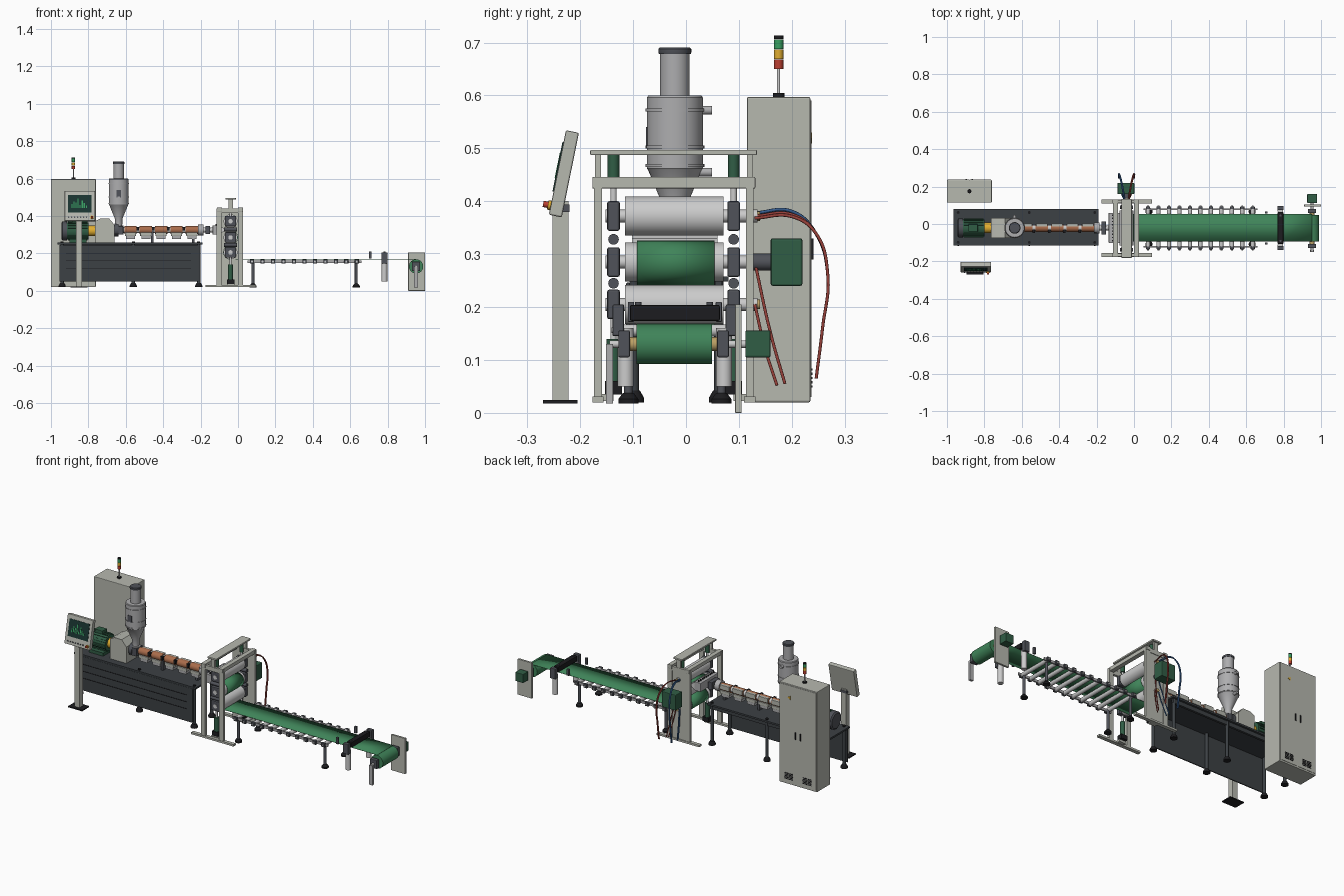
import bpy, bmesh, math
from mathutils import Vector, Matrix

if "Cube" in bpy.data.objects:
    bpy.data.objects.remove(bpy.data.objects["Cube"])

COL = dict(beige=(.47, .48, .43), dark=(.045, .052, .058), slate=(.08, .085, .1), black=(.012, .012, .014),
           steel=(.6, .6, .62), silver=(.42, .42, .43), motor=(.03, .11, .06), sheet=(.05, .23, .1), copper=(.4, .15, .07),
           red=(.5, .05, .03), yellow=(.75, .42, .03), green=(.04, .35, .12), blue=(.04, .12, .3),
           hose=(.3, .05, .04), screen=(.01, .035, .03), brass=(.5, .35, .13))
MATS = {}
for k, c in COL.items():
    MATS[k] = bpy.data.materials.new(k)
    MATS[k].diffuse_color = (*c, 1)

YC = -0.021  # centre line of the whole production line


def finish(name, bm, mat, smooth=False):
    bmesh.ops.recalc_face_normals(bm, faces=bm.faces[:])
    me = bpy.data.meshes.new(name)
    bm.to_mesh(me)
    bm.free()
    if smooth:
        for p in me.polygons:
            p.use_smooth = True
        me.set_sharp_from_angle(angle=math.radians(35))
    me.materials.append(MATS[mat])
    ob = bpy.data.objects.new(name, me)
    bpy.context.collection.objects.link(ob)
    return ob


def box(name, x0, x1, y0, y1, z0, z1, mat='beige', bev=0):
    bm = bmesh.new()
    m = Matrix.Translation(((x0+x1)/2, (y0+y1)/2, (z0+z1)/2)) @ Matrix.Diagonal((x1-x0, y1-y0, z1-z0, 1))
    bmesh.ops.create_cube(bm, size=1, matrix=m)
    if bev:
        bmesh.ops.bevel(bm, geom=bm.edges[:], offset=bev, segments=2, profile=.5, affect='EDGES')
    return finish(name, bm, mat)


def lathe(name, base, axis, prof, mat='steel', n=32):
    """Revolve (radius, height) pairs around an axis starting at base."""
    bm = bmesh.new()
    rot = Vector((0, 0, 1)).rotation_difference(Vector(axis)).to_matrix()
    rings = [[bm.verts.new(Vector(base) + rot @ Vector((r*math.cos(a), r*math.sin(a), h)))
              for a in (2*math.pi*i/n for i in range(n))] for r, h in prof]
    for a, b in zip(rings, rings[1:]):
        for i in range(n):
            bm.faces.new((a[i], a[(i+1) % n], b[(i+1) % n], b[i]))
    bm.faces.new(rings[0])
    bm.faces.new(rings[-1])
    return finish(name, bm, mat, True)


def cyl(name, p, q, r, mat='steel', n=24):
    d = Vector(q) - Vector(p)
    return lathe(name, p, d.normalized(), [(r, 0), (r, d.length)], mat, n)


def extrude_y(name, pts, y0, y1, mat):
    """Closed xz outline extruded along y."""
    bm = bmesh.new()
    f = bm.faces.new([bm.verts.new((x, y0, z)) for x, z in pts])
    ext = bmesh.ops.extrude_face_region(bm, geom=[f])
    bmesh.ops.translate(bm, vec=(0, y1-y0, 0), verts=[v for v in ext['geom'] if isinstance(v, bmesh.types.BMVert)])
    return finish(name, bm, mat, True)


def hose(name, pts, r, mat):
    cu = bpy.data.curves.new(name, 'CURVE')
    cu.dimensions, cu.bevel_depth, cu.bevel_resolution, cu.use_fill_caps = '3D', r, 2, True
    sp = cu.splines.new('BEZIER')
    sp.bezier_points.add(len(pts)-1)
    for b, p in zip(sp.bezier_points, pts):
        b.co, b.handle_left_type, b.handle_right_type = p, 'AUTO', 'AUTO'
    cu.materials.append(MATS[mat])
    bpy.context.collection.objects.link(bpy.data.objects.new(name, cu))


# Electrical cabinet with doors on the rear
box('cabinet', -1, -.76, .115, .235, .02, .597, 'beige', .003)
for i, x in enumerate((-.996, -.879)):
    box('cabinet_door', x, x+.115, .234, .237, .03, .59)
    hx = x + (.1 if i == 0 else .015)
    box('door_handle', hx-.004, hx+.004, .236, .241, .29, .33, 'black')
    for k in range(5):
        for j in (0, 1):
            box('door_vent', x+.03+j*.03, x+.055+j*.03, .236, .239, .048+k*.008, .052+k*.008, 'black')
w = lathe('warning_sign', (-.825, .236, .52), (0, 1, 0), [(.012, 0), (.012, .002)], 'yellow', 3)
# Signal tower
lathe('tower_base', (-.88, .175, .597), (0, 0, 1), [(.011, 0), (.011, .008)], 'black')
cyl('tower_pole', (-.88, .175, .6), (-.88, .175, .65), .003)
for i, m in enumerate(('red', 'yellow', 'green')):
    cyl('tower_lamp', (-.88, .175, .65+i*.019), (-.88, .175, .668+i*.019), .009, m)
cyl('tower_cap', (-.88, .175, .707), (-.88, .175, .713), .009, 'black')

# Operator console: built upright at the origin, then tilted
box('console_foot', -.895, -.805, -.27, -.205, .018, .024, 'black')
box('console_post', -.866, -.834, -.252, -.222, .024, .4)
box('console_arm', -.87, -.83, -.25, -.22, .38, .394, 'slate')
con = [box('console_panel', -.081, .081, -.0125, .0125, 0, .163, 'beige', .003),
       box('console_screen', -.064, .064, -.0145, -.012, .045, .14, 'screen')]
for i in range(8):
    h = (.02, .035, .028, .05, .015, .04, .025, .012)[i]
    con.append(box('screen_bar', -.045+i*.011, -.039+i*.011, -.0155, -.014, .07, .07+h, 'green'))
for i in range(7):
    con.append(cyl('console_button', (-.06+i*.016, -.012, .018), (-.06+i*.016, -.017, .018), .004, 'slate', 12))
con.append(cyl('stop_collar', (.065, -.012, .018), (.065, -.018, .018), .009, 'yellow'))
con.append(cyl('stop_button', (.065, -.018, .018), (.065, -.027, .018), .006, 'red'))
for o in con:
    o.matrix_world = Matrix.Translation((-.846, -.247, .372)) @ Matrix.Rotation(-.2, 4, 'X')

# Extruder base: top plate, front cover, legs
box('base_top', -.965, -.19, -.115, .08, .248, .258, 'dark')
box('base_front_panel', -.955, -.21, -.113, -.106, .05, .246, 'dark', .002)
for z in (.12, .16, .2):
    box('panel_louvre', -.92, -.25, -.115, -.112, z, z+.003, 'black')
for x in (-.94, -.56, -.21):
    for y in (-.098, .062):
        cyl('base_leg', (x, y, .035), (x, y, .25), .009, 'dark')
        lathe('base_foot', (x, y, .02), (0, 0, 1), [(.019, 0), (.019, .008), (.011, .022)], 'black')
        cyl('leg_cap', (x, y, .257), (x, y, .264), .008, 'black', 12)
box('base_rear_rail', -.95, -.2, .055, .068, .225, .248, 'dark')

# Motor with cooling fins, coupling, gearbox
cyl('motor_body', (-.915, YC, .32), (-.8, YC, .32), .046, 'motor', 32)
for i in range(20):
    a = 2*math.pi*i/20
    o = box('motor_fin', -.91, -.805, -.0015, .0015, .044, .051, 'motor')
    o.matrix_world = Matrix.Translation((0, YC, .32)) @ Matrix.Rotation(a, 4, 'X')
lathe('motor_fan_cover', (-.945, YC, .32), (1, 0, 0), [(.042, 0), (.05, .006), (.05, .032)], 'slate')
box('motor_terminal_box', -.885, -.835, YC-.02, YC+.02, .365, .385, 'motor', .002)
box('motor_foot', -.9, -.81, YC-.05, YC+.05, .258, .276, 'motor')
cyl('coupling', (-.8, YC, .32), (-.765, YC, .32), .028, 'yellow')
box('gearbox', -.765, -.66, YC-.053, YC+.053, .258, .352)
extrude_y('gearbox_top', [(-.765, .352), (-.765, .372), (-.735, .387), (-.69, .387), (-.66, .352)], YC-.053, YC+.053, 'beige')
cyl('gearbox_flange', (-.66, YC, .325), (-.64, YC, .325), .035, 'slate')

# Hopper dryer
hx = -.638
box('feed_throat', hx-.025, hx+.025, YC-.028, YC+.028, .3, .345, 'slate', .002)
lathe('hopper', (hx, YC, .34), (0, 0, 1), [(.026, 0), (.026, .008), (.019, .01), (.02, .045), (.051, .12), (.053, .122),
      (.053, .256), (.05, .26), (.028, .26), (.028, .34)], 'silver', 40)
lathe('hopper_cap', (hx, YC, .678), (0, 0, 1), [(.03, 0), (.031, .003), (.031, .01), (.028, .013)], 'slate')
for z in (.465, .5, .57):
    cyl('hopper_band', (hx, YC, z), (hx, YC, z+.005), .0555, 'silver', 40)
for z in (.455, .572):
    cyl('hopper_port', (hx, YC+.04, z), (hx, YC+.07, z), .008, 'silver')
box('hopper_window', hx-.012, hx+.012, YC-.055, YC-.05, .5, .54, 'slate')

# Barrel with heater bands and blowers
cyl('barrel', (-.64, YC, .325), (-.19, YC, .325), .016)
for i in range(5):
    x = -.575 + i*.082
    cyl('heater_band', (x-.033, YC, .325), (x+.033, YC, .325), .021, 'copper')
    box('heater_cover', x-.03, x+.03, YC-.006, YC+.024, .318, .344, 'beige', .002)
    box('blower', x-.03, x+.03, YC-.022, YC+.022, .293, .311, 'beige', .002)
    box('blower_outlet', x-.024, x+.024, YC-.018, YC+.018, .276, .294, 'silver')
    box('heater_terminal', x+.032, x+.046, YC-.026, YC-.008, .322, .342, 'black')
for x in (-.5, -.28):
    box('barrel_support', x+.035, x+.047, YC-.015, YC+.015, .255, .32, 'slate')
cyl('barrel_flange', (-.215, YC, .325), (-.185, YC, .325), .03, 'silver')
cyl('melt_pipe', (-.19, YC, .325), (-.125, YC, .325), .013)
box('screen_changer', -.175, -.15, YC-.035, YC+.035, .303, .347, 'slate', .002)
# Flat die
box('die_body', -.135, -.095, -.102, .06, .3, .35, 'silver', .002)
extrude_y('die_lip', [(-.095, .305), (-.068, .322), (-.068, .33), (-.095, .345)], -.102, .06, 'steel')
for i in range(9):
    y = YC - .068 + i*.017
    cyl('die_bolt', (-.115, y, .35), (-.115, y, .358), .004, 'black', 8)

# Roll stand: open side frames, rear plate, cross beams
RX = -.04
for y0, y1 in ((-.174, -.159), (.113, .128)):
    box('stand_foot_beam', -.175, .095, y0-.003, y1+.003, .02, .031)
    for x in (-.115, 0):
        box('stand_column', x, x+.028, y0, y1, .03, .44)
    box('stand_head', -.115, .028, y0, y1, .415, .44)
    box('stand_top_post', RX-.012, RX+.012, y0+.002, y1-.002, .44, .488)
box('stand_rear_plate', -.09, .005, .117, .125, .03, .42)
for x in (-.112, 0):
    box('stand_cross_beam', x, x+.026, -.177, .131, .424, .446, 'beige', .002)
box('stand_top_beam', -.068, -.012, -.181, .134, .487, .497, 'beige', .002)
for y in (-.137, .09):
    cyl('screw_jack', (RX, y, .43), (RX, y, .488), .011, 'motor')
    cyl('jack_rod', (RX, y, .4), (RX, y, .44), .006)
    for z in (.372, .285, .205):
        box('bearing_block', RX-.03, RX+.03, y-.012, y+.012, z-.028, z+.028, 'slate', .004)
    for z in (.245, .328):
        cyl('gap_adjuster', (RX-.035, y, z), (RX+.035, y, z), .01, 'slate')
    cyl('lift_cylinder', (RX, y, .06), (RX, y, .14), .013, 'motor')
    cyl('lift_rod', (RX, y, .14), (RX, y, .18), .006)
    box('lift_foot', RX-.02, RX+.02, y-.016, y+.016, .035, .06, 'black')
    box('lift_bar', RX-.02, RX+.02, min(y, -.16 if y < 0 else y), max(y, .115 if y > 0 else y), .022, .036)
for z in (.372, .285, .205):
    cyl('polishing_roll', (RX, -.115, z), (RX, .071, z), .037, 'steel', 48)
    cyl('roll_shaft', (RX, -.152, z), (RX, .135, z), .012)
    cyl('rotary_union', (RX, .125, z), (RX, .14, z), .009, 'brass')
box('roll_drive', -.088, .002, .16, .22, .24, .33, 'motor', .004)
cyl('roll_drive_shaft', (RX, .125, .285), (RX, .165, .285), .016, 'slate')

# Coolant hoses
for s, m in ((-1, 'blue'), (1, 'hose')):
    for k in (0, 1):
        x, dz = RX+s*(.008+.005*k), .006*(s < 0) - .004*k
        hose('hose_upper', [(x, .13, .372+dz), (x+s*.012, .2, .375+dz), (x+s*.022, .245, .34), (x+s*.03, .268, .26),
                            (x+s*.03, .258, .16), (x+s*.03, .246, .065)], .003, m)
    hose('hose_middle', [(RX+s*.008, .13, .285), (RX+s*.025, .16, .15), (RX+s*.035, .187, .055)], .003, m)
    hose('hose_lower', [(RX+s*.012, .13, .205), (RX+s*.022, .15, .12), (RX+s*.03, .172, .052)], .003, m)

# Plastic sheet: S-wrap around the rolls, over the conveyor, onto the winder
WX, WZ, WR = .952, .13, .038
path = [(-.07, .3255)]
path += [(RX+.0395*math.cos(a), .285+.0395*math.sin(a)) for a in (math.pi/2-math.pi*i/20 for i in range(21))]
path += [(RX+.0385*math.cos(a), .206+.0385*math.sin(a)) for a in (math.pi/2+math.pi*i/20 for i in range(1, 21))]
path += [(.05, .1685), (.8, .1685), (WX, WZ+WR+.0005)]
bm = bmesh.new()
rows = [[bm.verts.new((x, y, z)) for y in (YC-.072, YC+.075)] for x, z in path]
for a, b in zip(rows, rows[1:]):
    bm.faces.new((a[0], a[1], b[1], b[0]))
sh = finish('plastic_sheet', bm, 'sheet', True)
so = sh.modifiers.new('thickness', 'SOLIDIFY')
so.thickness, so.offset = .0015, 0

# Roller conveyor
for s in (-1, 1):
    y = YC + s*.1
    box('conveyor_rail', .05, .66, y-.004, y+.004, .149, .163, 'silver')
    for i in range(11):
        x = .075 + i*.056
        box('roller_bracket', x-.011, x+.011, min(y, y+s*.014), max(y, y+s*.014), .145, .168, 'slate', .002)
        cyl('roller_stub', (x, y+s*.012, .156), (x, y+s*.02, .156), .005, 'steel', 12)
    for x in (.08, .632):
        cyl('conveyor_leg', (x, y-s*.012, .03), (x, y-s*.012, .155), .008, 'slate')
        lathe('conveyor_foot', (x, y-s*.012, .018), (0, 0, 1), [(.019, 0), (.019, .008), (.01, .02)], 'black')
    # Edge guides and cutter supports
    box('edge_guide', .7, .715, YC+s*.083-.006, YC+s*.083+.006, .172, .21, 'slate', .002)
    cyl('cutter_leg', (.783, YC+s*.093, .05), (.783, YC+s*.093, .16), .015, 'steel')
    box('cutter_side', .766, .8, YC+s*.107-.011, YC+s*.107+.011, .145, .205, 'slate', .003)
for i in range(11):
    cyl('conveyor_roller', (.075+i*.056, YC-.1, .156), (.075+i*.056, YC+.1, .156), .0115, 'steel', 20)
box('cutter_beam', .768, .798, YC-.085, YC+.085, .174, .204, 'black', .003)
for y in (-.09, .045):
    cyl('cutter_clamp', (.783, y, .2), (.783, y, .21), .006, 'slate', 12)

# Winder
cyl('winder_roll', (WX, YC-.073, WZ), (WX, YC+.07, WZ), WR, 'sheet', 48)
cyl('winder_core', (WX, YC-.09, WZ), (WX, YC+.087, WZ), .013, 'brass')
cyl('winder_shaft', (WX, -.145, WZ), (WX, .115, WZ), .007)
for y in (-.117, .07):
    box('winder_bearing', WX-.022, WX+.022, y-.011, y+.011, .105, .156, 'slate', .003)
box('winder_side_plate', .91, 1, .093, .105, 0, .205, 'beige', .001)
box('winder_front_leg', WX-.011, WX+.011, -.151, -.138, .018, .13, 'silver')
box('winder_drive', WX-.026, WX+.026, .112, .16, .105, .156, 'motor', .003)

for m in bpy.data.materials:
    if m.users and not m.is_grease_pencil:
        m.use_nodes = True
        m.node_tree.nodes["Principled BSDF"].inputs["Base Color"].default_value = m.diffuse_color
